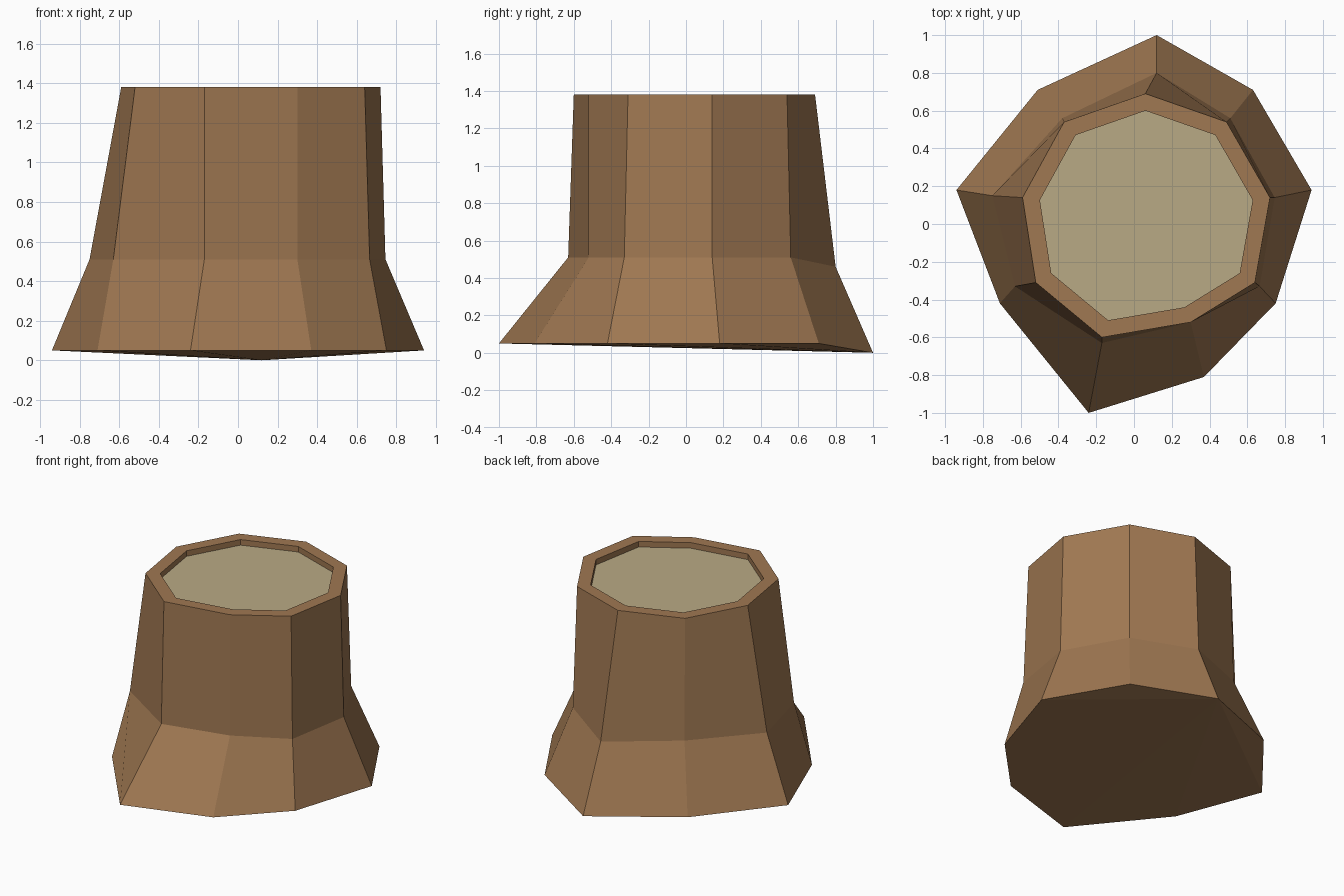
import bpy
import bmesh
from mathutils import Vector

default_cube = bpy.data.objects.get("Cube")
if default_cube:
    bpy.data.objects.remove(default_cube, do_unlink=True)


def make_material(name, colour):
    material = bpy.data.materials.new(name)
    material.use_nodes = True
    material.diffuse_color = (*colour, 1)
    shader = material.node_tree.nodes["Principled BSDF"]
    shader.inputs["Base Color"].default_value = (*colour, 1)
    return material


def make_object(name, bm, material):
    mesh = bpy.data.meshes.new(name)
    bm.to_mesh(mesh)
    bm.free()
    mesh.materials.append(material)
    obj = bpy.data.objects.new(name, mesh)
    bpy.context.collection.objects.link(obj)
    return obj


def ring(outline, height):
    return [Vector((x, y, height)) for x, y in outline]


def bridge(bm, lower, upper):
    """Join two rings of vertices with a band of quads."""
    count = len(lower)
    for i in range(count):
        j = (i + 1) % count
        bm.faces.new((lower[i], upper[i], upper[j], lower[j]))


bark = make_material("brown bark", (0.35, 0.188, 0.084))
cut_wood = make_material("pale cut wood", (0.485, 0.4, 0.235))

# Irregular nine-sided outlines, clockwise from the back corner
root_outline = [(0.12, 1), (0.63, 0.71), (0.94, 0.18), (0.75, -0.42), (0.37, -0.81),
                (-0.24, -1), (-0.71, -0.42), (-0.94, 0.18), (-0.51, 0.71)]
waist_outline = [(0.12, 0.8), (0.51, 0.56), (0.745, 0.14), (0.665, -0.33), (0.3, -0.52),
                 (-0.17, -0.63), (-0.63, -0.33), (-0.75, 0.15), (-0.38, 0.56)]
rim_outline = [(0.06, 0.69), (0.49, 0.54), (0.72, 0.14), (0.64, -0.31), (0.3, -0.52),
               (-0.17, -0.6), (-0.52, -0.31), (-0.59, 0.14), (-0.37, 0.54)]

TOP = 1.38
DEPTH = 0.04
roots = ring(root_outline, 0.05)
waist = ring(waist_outline, 0.51)
rim = ring(rim_outline, TOP)
roots[0].z = 0
waist[0].z = 0.46

# The inner lip is the rim shrunk about its middle, then dropped into a recess
middle = Vector((0.065, 0.045, TOP))
lip = [middle + (p - middle) * 0.86 for p in rim]
floor = [p - Vector((0, 0, DEPTH)) for p in lip]

# Flared trunk with rim and recess wall
bm = bmesh.new()
rings = [[bm.verts.new(p) for p in r] for r in (roots, waist, rim, lip, floor)]
for lower, upper in zip(rings, rings[1:]):
    bridge(bm, lower, upper)

# Underside fans out from the low back corner
base = rings[0]
for a, b in zip(base[1:], base[2:]):
    bm.faces.new((base[0], a, b))
make_object("stump_trunk", bm, bark)

# Cut wood surface inside the rim
bm = bmesh.new()
bm.faces.new([bm.verts.new(p) for p in reversed(floor)])
make_object("cut_wood_top", bm, cut_wood)
